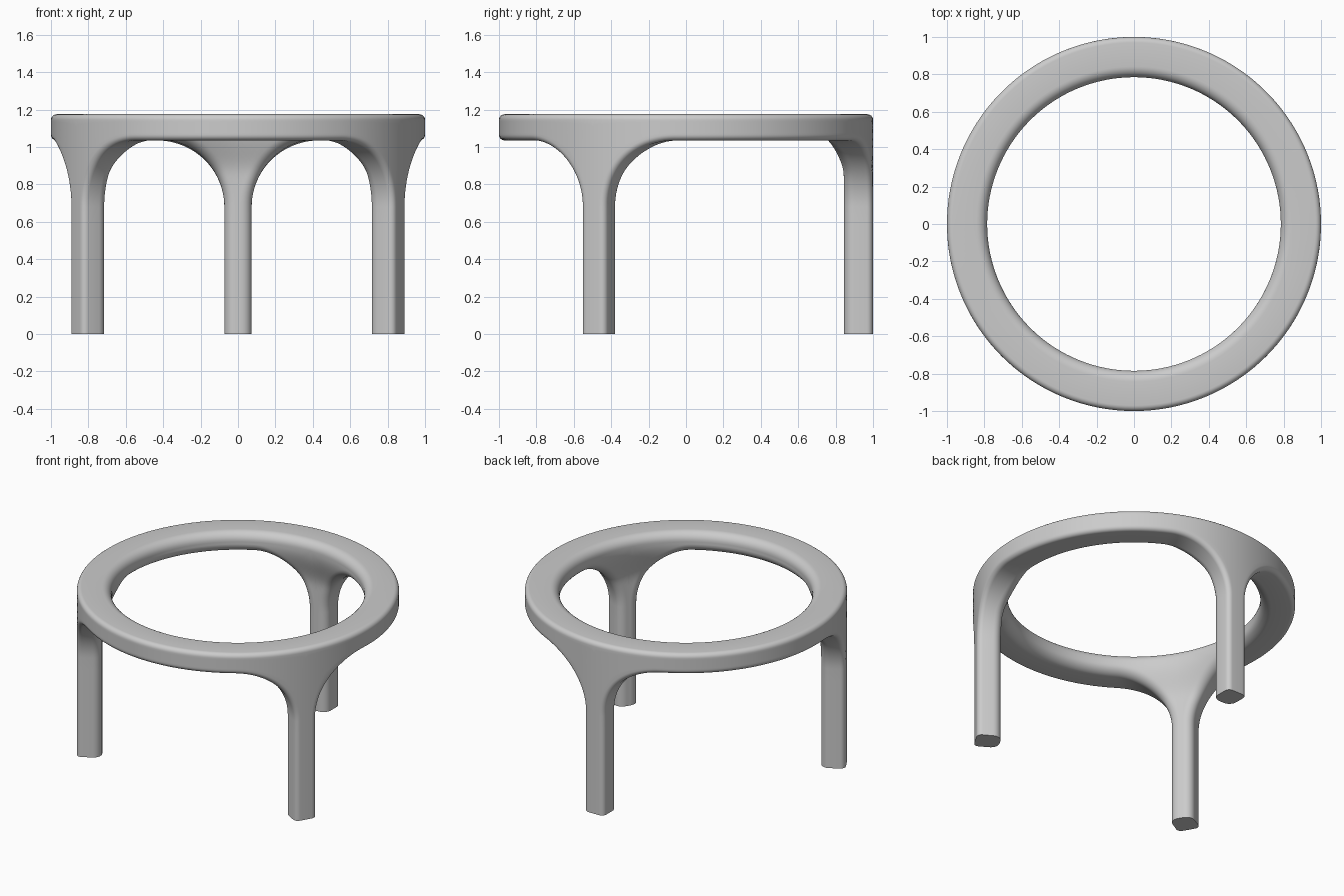
import bpy, bmesh
from math import sin, cos, pi, hypot

if "Cube" in bpy.data.objects:
    bpy.data.objects.remove(bpy.data.objects["Cube"])

TOP, UNDER, SPRING = 1.175, 1.035, 0.68     # ring top, ring underside, start of the arch
HALF_LEG, ARCH_END = 0.073, 0.43            # widths measured along the ring
MID_R = 0.92
END = MID_R * pi / 3                        # half the gap between two legs
FO, FI = 0.03, 0.058                        # outer and inner edge rounding


def smooth(t):
    t = max(0, min(1, t))
    return t * t * (3 - 2 * t)


def inner_radius(z):
    return 0.845 - 0.06 * smooth((z - 0.85) / 0.25)


def place(s, z, r):
    """Wrap a flat point around the ring; leg sides stay parallel."""
    k = smooth(s / 0.6)
    a = pi / 2 - s / (r * (1 - k) + MID_R * k)
    return (r * cos(a), r * sin(a), z)


def lerp(a, b, t):
    return a + (b - a) * t


# Lower edge (leg side, arch, ring underside), its normal, and the matching spine
stations = []
for i in range(9):
    z = SPRING * i / 8
    stations.append((HALF_LEG, z, -1, 0, 0, z, 0))
N = 24
for i in range(1, N + 1):
    p = pi / 2 * i / N
    w, h = ARCH_END - HALF_LEG, UNDER - SPRING
    nx, nz = -cos(p) / w, sin(p) / h
    l = hypot(nx, nz)
    up, along = min(1, 2 * i / N), max(0, 2 * i / N - 1)
    stations.append((ARCH_END - w * cos(p), SPRING + h * sin(p), nx / l, nz / l,
                     ARCH_END * along, SPRING, up))
for i in range(1, 13):
    s = lerp(ARCH_END, END, i / 12)
    stations.append((s, UNDER, 0, 1, s, SPRING, 1))


def section(s, z, nx, nz, ds, dz, up):
    """Points from the outer spine, around the lower edge, to the inner spine."""
    pts = []
    zo, zi = lerp(dz, TOP - FO, up), lerp(dz, TOP - FI, up)
    so, zso = s + nx * FO, z + nz * FO
    si, zsi = s + nx * FI, z + nz * FI
    for j in range(8):
        t = j / 8
        pts.append(place(lerp(ds, so, t), lerp(zo, zso, t), 1))
    for j in range(7):
        q = pi / 2 * j / 6
        o = FO * (1 - sin(q))
        pts.append(place(s + nx * o, z + nz * o, 1 - FO * (1 - cos(q))))
    for j in range(9):
        q = pi / 2 * j / 8
        o = FI * (1 - cos(q))
        zz = z + nz * o
        pts.append(place(s + nx * o, zz, inner_radius(zz) + FI * (1 - sin(q))))
    for j in range(1, 9):
        t = j / 8
        zz = lerp(zsi, zi, t)
        pts.append(place(lerp(si, ds, t), zz, inner_radius(zz)))
    return pts


def top_section(s):
    """Rounded top of the ring, from outside to inside."""
    pts = []
    for j in range(7):
        q = pi / 2 * j / 6
        pts.append(place(s, TOP - FO * (1 - sin(q)), 1 - FO * (1 - cos(q))))
    for j in range(9):
        q = pi / 2 * j / 8
        z = TOP - FI * (1 - cos(q))
        pts.append(place(s, z, inner_radius(z) + FI * (1 - sin(q))))
    return pts


def loft(bm, rows):
    grid = [[bm.verts.new(p) for p in row] for row in rows]
    for a, b in zip(grid, grid[1:]):
        for j in range(len(a) - 1):
            bm.faces.new((a[j], a[j + 1], b[j + 1], b[j]))


# One sixth of the frame, mirrored and turned three times
bm = bmesh.new()
loft(bm, [section(*st) for st in stations])
loft(bm, [top_section(st[4]) for st in stations if st[6] == 1])
half = bmesh.ops.duplicate(bm, geom=bm.verts[:] + bm.faces[:])["geom"]
for v in half:
    if isinstance(v, bmesh.types.BMVert):
        v.co.x = -v.co.x
bmesh.ops.spin(bm, geom=bm.verts[:] + bm.faces[:], cent=(0, 0, 0), axis=(0, 0, 1),
               angle=4 * pi / 3, steps=2, use_duplicate=True)
bmesh.ops.remove_doubles(bm, verts=bm.verts, dist=0.0004)

# Feet
bmesh.ops.holes_fill(bm, edges=[e for e in bm.edges if e.is_boundary], sides=0)
bmesh.ops.recalc_face_normals(bm, faces=bm.faces)

mesh = bpy.data.meshes.new("ring_frame_with_legs")
bm.to_mesh(mesh)
bm.free()
frame = bpy.data.objects.new("ring_frame_with_legs", mesh)
bpy.context.collection.objects.link(frame)

# Colour
grey = bpy.data.materials.new("light_grey")
grey.use_nodes = True
colour = (0.6, 0.6, 0.6, 1)
grey.diffuse_color = colour
grey.node_tree.nodes["Principled BSDF"].inputs["Base Color"].default_value = colour
mesh.materials.append(grey)

bpy.ops.object.select_all(action="DESELECT")
frame.select_set(True)
bpy.context.view_layer.objects.active = frame
bpy.ops.object.shade_smooth_by_angle(angle=pi / 5)
